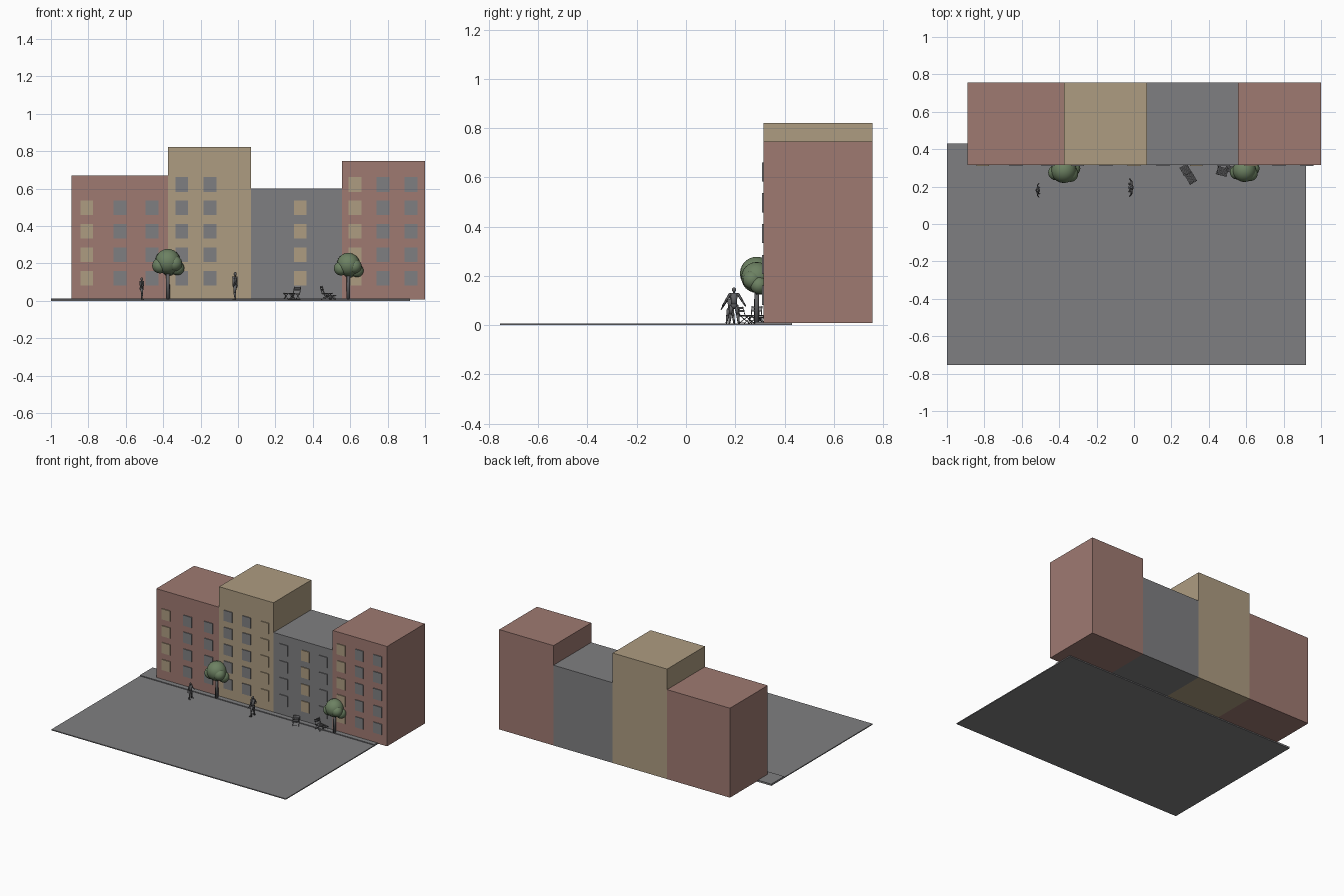
import bpy, bmesh
from math import radians
from mathutils import Vector, Matrix

cube = bpy.data.objects.get("Cube")
if cube:
    bpy.data.objects.remove(cube, do_unlink=True)


def material(name, r, g, b):
    lin = [(c / 255) ** 2.2 for c in (r, g, b)] + [1]
    m = bpy.data.materials.new(name)
    m.use_nodes = True
    m.diffuse_color = lin
    m.node_tree.nodes["Principled BSDF"].inputs["Base Color"].default_value = lin
    return m


RED = material("brick_red", 157, 121, 113)
TAN = material("sand_tan", 172, 155, 128)
GRAY = material("stone_gray", 126, 126, 128)
GREEN = material("leaf_green", 108, 128, 98)
DARK = material("figure_gray", 98, 98, 100)


def finish(name, bm, mats, smooth=False, place=Matrix()):
    bmesh.ops.transform(bm, matrix=place, verts=bm.verts)
    mesh = bpy.data.meshes.new(name)
    bm.to_mesh(mesh)
    bm.free()
    for m in mats:
        mesh.materials.append(m)
    ob = bpy.data.objects.new(name, mesh)
    bpy.context.scene.collection.objects.link(ob)
    if smooth:
        mesh.shade_smooth()
    return ob


def box(bm, lo, hi):
    lo, hi = Vector(lo), Vector(hi)
    mat = Matrix.Translation((lo + hi) / 2) @ Matrix.Diagonal((*(hi - lo), 1))
    bmesh.ops.create_cube(bm, size=1, matrix=mat)


def rod(bm, a, b, r1, r2, sides=8):
    a, b = Vector(a), Vector(b)
    rot = (b - a).to_track_quat('Z', 'Y').to_matrix().to_4x4()
    bmesh.ops.create_cone(bm, cap_ends=True, segments=sides, radius1=r1, radius2=r2,
                          depth=(b - a).length, matrix=Matrix.Translation((a + b) / 2) @ rot)


def ball(bm, c, r, squash=1, segs=20):
    bmesh.ops.create_uvsphere(bm, u_segments=segs, v_segments=segs // 2 + 2, radius=r,
                              matrix=Matrix.Translation(c) @ Matrix.Diagonal((1, 1, squash, 1)))


def slab(name, lo, hi, mat):
    bm = bmesh.new()
    box(bm, lo, hi)
    return finish(name, bm, [mat])


# Road and raised pavement
slab("road", (-1, -.755, 0), (.92, .28, .007), GRAY)
slab("pavement", (-1, .28, 0), (.92, .43, .013), GRAY)

# Row of buildings: name, left, right, top, wall, window rows, window columns
FRONT, BACK = .315, .757
row = [
    ("left_house", -.89, -.375, .67, RED, 4, [(-.808, TAN), (-.631, GRAY), (-.46, GRAY)]),
    ("tall_house", -.375, .07, .822, TAN, 5, [(-.30, GRAY), (-.15, GRAY), (0, TAN)]),
    ("low_house", .07, .555, .602, GRAY, 4, [(.155, GRAY), (.333, TAN), (.48, GRAY)]),
    ("right_house", .555, 1, .747, RED, 5, [(.626, TAN), (.775, GRAY), (.925, GRAY)]),
]
for name, x0, x1, top, wall, rows, columns in row:
    slab(name, (x0, FRONT, .008), (x1, BACK, top), wall)
    for number, (x, mat) in enumerate(columns, 1):
        bm = bmesh.new()
        for i in range(rows):
            z = .122 + .125 * i
            box(bm, (x - .034, FRONT - .006, z - .039), (x + .034, FRONT + .002, z + .039))
        finish(f"{name}_windows_{number}", bm, [mat])


# Street trees
def tree(name, x, y, scale):
    place = Matrix.Translation((x, y, .01)) @ Matrix.Scale(scale, 4)
    bm = bmesh.new()
    rod(bm, (0, 0, 0), (0, 0, .17), .011, .009, 12)
    for side in (-1, 1):
        rod(bm, (0, 0, .12), (side * .04, 0, .17), .005, .004)
    finish(name + "_trunk", bm, [DARK], True, place)
    bm = bmesh.new()
    for c, r in [((0, 0, .2), .068), ((-.043, -.012, .178), .041), ((.05, .01, .165), .038),
                 ((.035, -.02, .19), .042), ((.005, .02, .16), .036)]:
        ball(bm, c, r)
    finish(name + "_crown", bm, [GREEN], True, place)


tree("left_tree", -.375, .287, 1)
tree("right_tree", .59, .287, .92)


# Standing people, facing sideways along the street
def person(name, x, y, height, turn):
    bm = bmesh.new()
    ball(bm, (0, 0, .93), .055, 1.25, 12)
    rod(bm, (0, 0, .82), (0, 0, .9), .035, .03)
    rod(bm, (0, 0, .48), (.01, 0, .84), .085, .1, 10)
    ball(bm, (0, 0, .5), .095, 1, 12)
    for s in (-1, 1):
        rod(bm, (0, s * .06, .5), (.02, s * .1, .26), .065, .045)
        rod(bm, (.02, s * .1, .26), (-.01, s * .13, .02), .045, .03)
        rod(bm, (-.03, s * .13, .015), (.1, s * .14, .015), .025, .02)
        ball(bm, (0, s * .12, .79), .05, 1, 8)
        rod(bm, (0, s * .12, .8), (-.01, s * .23, .62), .04, .03)
        rod(bm, (-.01, s * .23, .62), (.06, s * .32, .48), .03, .02)
    place = (Matrix.Translation((x, y, .007)) @ Matrix.Rotation(radians(turn), 4, 'Z')
             @ Matrix.Scale(height, 4))
    finish(name, bm, [DARK], True, place)


person("left_person", -.515, .18, .118, 0)
person("middle_person", -.015, .195, .147, 180)


# Folding chairs and small tables with slatted tops
def seat(name, x, y, turn, size, back):
    place = (Matrix.Translation((x, y, .008)) @ Matrix.Rotation(radians(turn), 4, 'Z')
             @ Matrix.Scale(size, 4))
    bm = bmesh.new()
    for i in range(5):
        box(bm, (-.5 + i * .2, -.45, .62), (-.34 + i * .2, .45, .68))
    for s in (-.42, .42):
        rod(bm, (-.5, s, 0), (.4, s, .62), .035, .035, 6)
        rod(bm, (.5, s, 0), (-.4, s, .62), .035, .035, 6)
        box(bm, (-.5, s - .03, .57), (.46, s + .03, .62))
        if back:
            rod(bm, (.4, s, .62), (.65, s, 1.4), .035, .035, 6)
    for px in (-.5, .5):
        rod(bm, (px, -.42, .04), (px, .42, .04), .03, .03, 6)
    if back:
        for z in (1.05, 1.28):
            cx = .4 + .25 * (z - .62) / .78
            box(bm, (cx - .03, -.45, z - .08), (cx + .03, .45, z + .08))
    finish(name, bm, [DARK], False, place)


seat("left_table", .275, .29, -60, .05, False)
seat("left_chair", .303, .247, -60, .048, True)
seat("right_chair", .475, .28, 165, .05, True)
seat("right_table", .505, .295, 165, .036, False)
